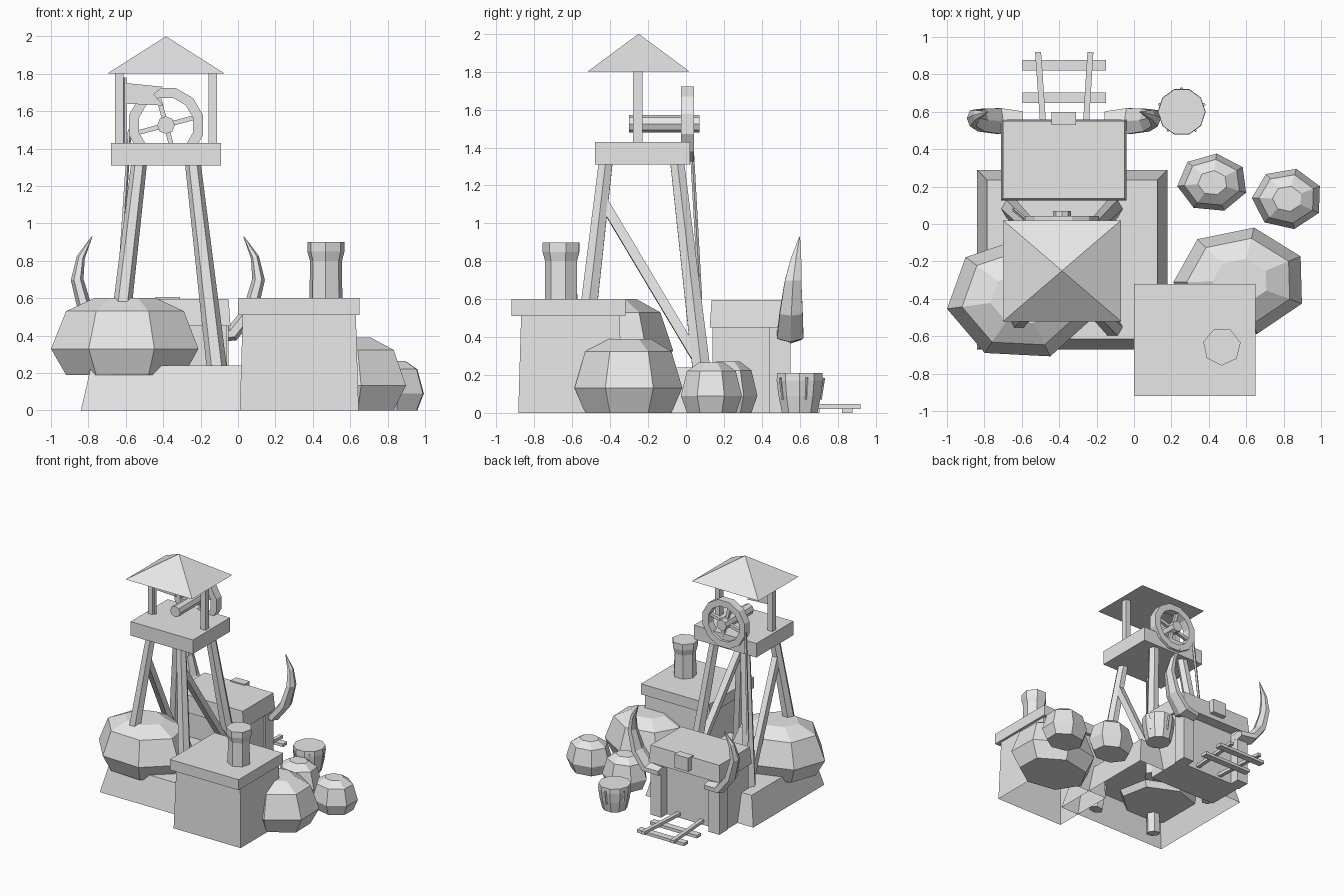
import bpy, bmesh, math
from mathutils import Vector

cube = bpy.data.objects.get("Cube")
if cube:
    bpy.data.objects.remove(cube, do_unlink=True)

grey = bpy.data.materials.new("plain_grey")
grey.use_nodes = True
GREY = (0.8, 0.8, 0.8, 1)
grey.diffuse_color = GREY
for node in grey.node_tree.nodes:
    if node.type == 'BSDF_PRINCIPLED':
        node.inputs["Base Color"].default_value = GREY


def loft(name, rings, bottom=True, top=True, loop=False):
    """Skin a list of equal-length point rings into one flat-shaded object."""
    bm = bmesh.new()
    rows = [[bm.verts.new(p) for p in ring] for ring in rings]
    pairs = list(zip(rows, rows[1:]))
    if loop:
        pairs.append((rows[-1], rows[0]))
    for a, b in pairs:
        for i in range(len(a)):
            j = (i + 1) % len(a)
            bm.faces.new((a[i], a[j], b[j], b[i]))
    if bottom and not loop:
        bm.faces.new(rows[0][::-1])
    if top and not loop:
        bm.faces.new(rows[-1])
    bmesh.ops.recalc_face_normals(bm, faces=bm.faces)
    mesh = bpy.data.meshes.new(name)
    bm.to_mesh(mesh)
    bm.free()
    mesh.materials.append(grey)
    obj = bpy.data.objects.new(name, mesh)
    bpy.context.collection.objects.link(obj)
    return obj


def circle(center, u, v, sides, phase=0):
    """Ring of points around a centre, spanned by the two radius vectors."""
    c, u, v = Vector(center), Vector(u), Vector(v)
    angles = [math.radians(phase) + math.tau * i / sides for i in range(sides)]
    return [c + u * math.cos(a) + v * math.sin(a) for a in angles]


def block(name, x, y, z, inset=0, bottom=True):
    """Box from ranges; inset narrows the top."""
    def rect(h, d):
        return [(x[0] + d, y[0] + d, h), (x[1] - d, y[0] + d, h),
                (x[1] - d, y[1] - d, h), (x[0] + d, y[1] - d, h)]
    return loft(name, [rect(z[0], 0), rect(z[1], inset)], bottom=bottom)


def turned(name, x, y, profile, sides, phase=0, squash=1):
    """Upright faceted solid from (radius, height) pairs."""
    return loft(name, [circle((x, y, h), (r, 0, 0), (0, r * squash, 0), sides, phase)
                       for r, h in profile])


def beam(name, a, b, r0, r1=None, sides=6, phase=0):
    """Straight prism between two points."""
    a, b = Vector(a), Vector(b)
    d = (b - a).normalized()
    u = d.cross(Vector((0, 1, 0)) if abs(d.y) < 0.9 else Vector((0, 0, 1))).normalized()
    v = d.cross(u)
    r1 = r0 if r1 is None else r1
    return loft(name, [circle(a, u * r0, v * r0, sides, phase),
                       circle(b, u * r1, v * r1, sides, phase)])


# Ground plinth and chimney hut, hollow underneath
block("plinth", (-0.84, 0.18), (-0.67, 0.29), (0, 0.24), 0.055, bottom=False)
block("hut_walls", (0.01, 0.645), (-0.885, -0.335), (0, 0.51), 0.015, bottom=False)
block("hut_roof", (0, 0.65), (-0.92, -0.32), (0.51, 0.6))
turned("chimney", 0.47, -0.655,
       [(0.09, 0.58), (0.088, 0.8), (0.102, 0.85), (0.102, 0.9)], 7, 12)

# Faceted boulders
ROCK = [(0.8, 0), (1, 0.34), (0.8, 0.83), (0.42, 1)]
for name, x, y, radius, squash, z, height, phase in (
        ("boulder_large", -0.6, -0.4, 0.405, 0.82, 0.19, 0.41, 35),
        ("boulder_medium", 0.57, -0.305, 0.36, 0.81, 0, 0.39, 27),
        ("boulder_small_back", 0.42, 0.22, 0.19, 0.83, 0, 0.27, 32),
        ("boulder_small_side", 0.82, 0.135, 0.19, 0.87, 0, 0.265, 24)):
    turned(name, x, y, [(radius * r, z + height * h) for r, h in ROCK], 7, phase, squash)

# Tower legs, side braces and platform
TX, TY = -0.385, -0.235


def leg_point(sx, sy, z):
    t = (z - 0.24) / 1.07
    return Vector((TX + sx * (0.27 - 0.125 * t), TY + sy * (0.315 - 0.125 * t), z))


for sx in (-1, 1):
    for sy in (-1, 1):
        beam("tower_leg", leg_point(sx, sy, 0.04), leg_point(sx, sy, 1.33), 0.056, 0.042)
    beam("tower_brace", leg_point(sx, -1, 1.13), leg_point(sx, 1, 0.25), 0.036, sides=4, phase=45)
block("platform", (-0.68, -0.09), (-0.48, 0.02), (1.31, 1.43))

# Canopy
for x in (-0.635, -0.135):
    block("canopy_post", (x - 0.023, x + 0.023), (-0.28, -0.23), (1.43, 1.81))
roof = [(-0.7, -0.52, 1.8), (-0.07, -0.52, 1.8), (-0.07, 0.02, 1.8), (-0.7, 0.02, 1.8)]
apex = Vector((-0.385, -0.25, 2))
loft("canopy_roof", [roof, [apex + (Vector(p) - apex) * 0.01 for p in roof]])

# Winding wheel with axle and spokes
WHEEL = Vector((TX, 0.008, 1.525))


def wheel_ring(r, y):
    return circle(WHEEL + Vector((0, y, 0)), (r, 0, 0), (0, 0, r), 12, 15)


loft("wheel_rim", [wheel_ring(0.205, -0.034), wheel_ring(0.205, 0.034),
                   wheel_ring(0.15, 0.034), wheel_ring(0.15, -0.034)], loop=True)
beam("wheel_axle", (TX, -0.3, 1.525), (TX, 0.07, 1.525), 0.047, sides=8)
for k in range(2):
    a = math.radians(15 + 90 * k)
    arm = Vector((math.cos(a), 0, math.sin(a))) * 0.165
    beam("wheel_spoke", WHEEL - arm, WHEEL + arm, 0.018, sides=4, phase=45)
beam("hoist_rope", (-0.58, 0.025, 1.5), (-0.64, 0.075, 0.6), 0.011, sides=5)

# Notched pennant on a thin pole
beam("pennant_pole", (-0.603, -0.255, 1.43), (-0.603, -0.255, 1.78), 0.01, sides=5)
PENNANT = [(-0.6, 1.64), (-0.4, 1.63), (-0.45, 1.69), (-0.4, 1.73), (-0.6, 1.75)]
loft("pennant", [[(x, y, z) for x, z in PENNANT] for y in (-0.26, -0.252)])

# Mine entrance: recessed doorway between two pillars under a heavy lintel roof
block("entrance_body", (-0.69, -0.06), (0.14, 0.47), (0, 0.46))
for x0, x1 in ((-0.7, -0.6), (-0.15, -0.05)):
    block("entrance_pillar", (x0, x1), (0.44, 0.55), (0, 0.46))
block("entrance_roof", (-0.71, -0.04), (0.125, 0.56), (0.45, 0.595), 0.01)
block("keystone", (-0.44, -0.31), (0.53, 0.6), (0.49, 0.605))

# Curved tusks either side of the entrance
TUSK = [(0.22, 0.55, 0.4, 0.035, 0.06), (0.345, 0.55, 0.41, 0.042, 0.08),
        (0.44, 0.555, 0.53, 0.04, 0.07), (0.485, 0.565, 0.7, 0.034, 0.05),
        (0.465, 0.582, 0.82, 0.022, 0.03), (0.405, 0.6, 0.93, 0.002, 0.002)]
for side in (-1, 1):
    spine = [Vector((-0.375 + side * p[0], p[1], p[2])) for p in TUSK]
    rings = []
    for i, p in enumerate(TUSK):
        d = spine[min(i + 1, len(spine) - 1)] - spine[max(i - 1, 0)]
        across = Vector((d.z, 0, -d.x)).normalized()
        rings.append(circle(spine[i], across * p[3], (0, p[4], 0), 6))
    loft("tusk", rings)

# Rail track
for x0, x1 in ((-0.48, -0.513), (-0.262, -0.233)):
    loft("rail", [[(x + dx, y, z) for dx, z in ((-0.016, 0.02), (0.016, 0.02),
                                                (0.016, 0.046), (-0.016, 0.046))]
                  for x, y in ((x0, 0.45), (x1, 0.92))])
for y in (0.675, 0.85):
    block("sleeper", (-0.595, -0.15), (y - 0.028, y + 0.028), (0, 0.025))

# Barrel with slats around it
turned("barrel", 0.255, 0.6, [(0.098, 0), (0.118, 0.09), (0.128, 0.17), (0.126, 0.21)], 10)
for k in range(5):
    a = math.tau * (k + 0.25) / 5
    c, s = math.cos(a), math.sin(a)
    beam("barrel_slat", (0.255 + 0.108 * c, 0.6 + 0.108 * s, 0.07),
         (0.255 + 0.126 * c, 0.6 + 0.126 * s, 0.185), 0.008, sides=4)
